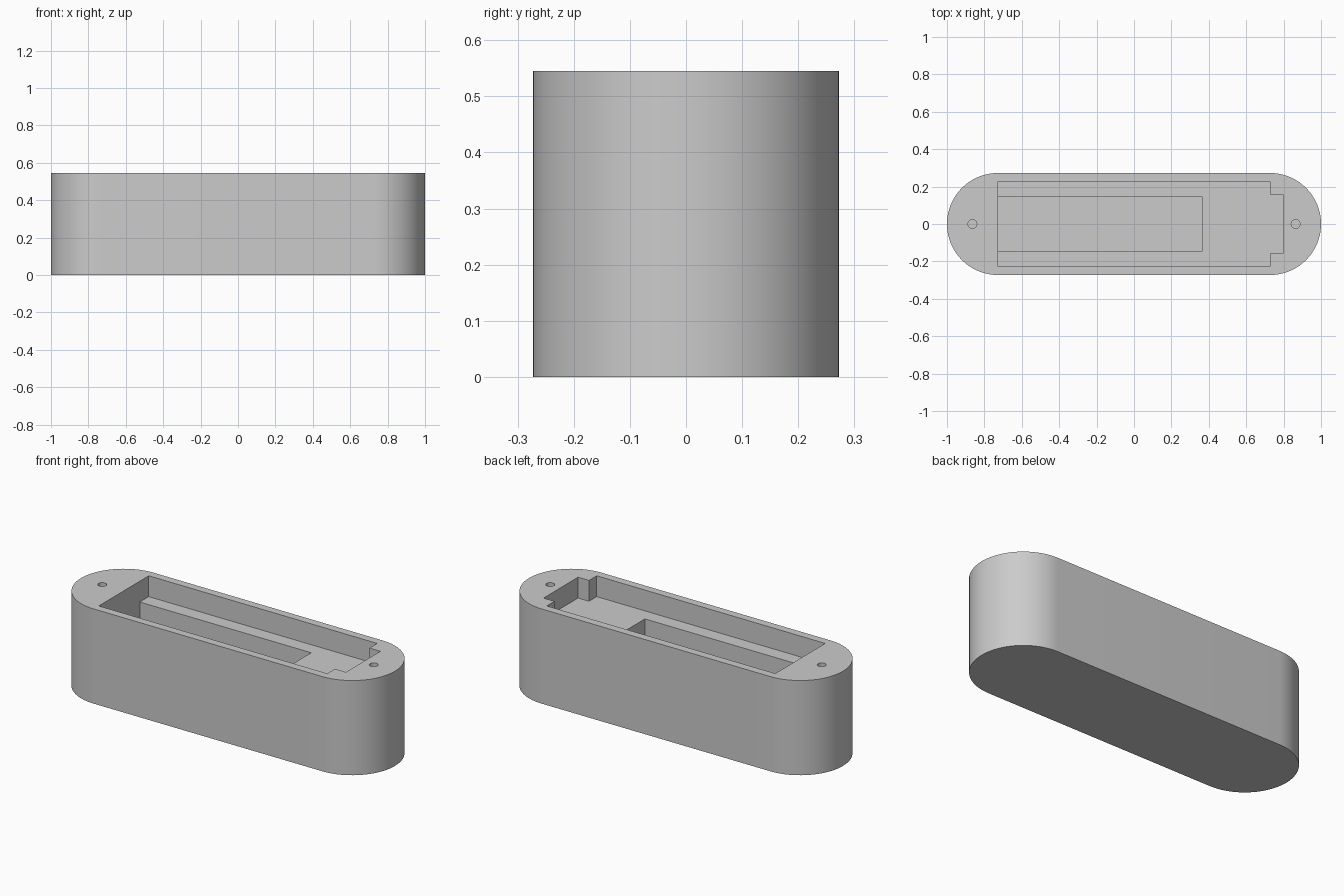
import bpy, bmesh, math

cube = bpy.data.objects.get("Cube")
if cube:
    bpy.data.objects.remove(cube, do_unlink=True)

HEIGHT = 0.545
RADIUS = 0.2727
CENTRE = 1 - RADIUS          # centre of each rounded end
LEDGE = HEIGHT - 0.12        # floor of the shallow recess
FLOOR = 0.135                # floor of the deep channel
ABOVE = HEIGHT + 0.1         # cutters rise past the top

grey = bpy.data.materials.new("plain grey")
grey.use_nodes = True
colour = (0.6, 0.6, 0.6, 1)
grey.diffuse_color = colour
grey.node_tree.nodes["Principled BSDF"].inputs["Base Color"].default_value = colour


def prism(name, outline, bottom, top):
    """Extrude a flat outline from bottom to top."""
    bm = bmesh.new()
    face = bm.faces.new([bm.verts.new((x, y, bottom)) for x, y in outline])
    grown = bmesh.ops.extrude_face_region(bm, geom=[face])["geom"]
    for v in grown:
        if isinstance(v, bmesh.types.BMVert):
            v.co.z = top
    bmesh.ops.recalc_face_normals(bm, faces=bm.faces)
    mesh = bpy.data.meshes.new(name)
    bm.to_mesh(mesh)
    bm.free()
    mesh.materials.append(grey)
    obj = bpy.data.objects.new(name, mesh)
    bpy.context.collection.objects.link(obj)
    return obj


def arc(cx, radius, start, sweep, steps):
    return [(cx + radius * math.cos(start + sweep * i / steps),
             radius * math.sin(start + sweep * i / steps)) for i in range(steps + 1)]


def rectangle(x0, x1, half):
    return [(x0, -half), (x1, -half), (x1, half), (x0, half)]


# Solid body with rounded ends
body = prism("case_body",
             arc(CENTRE, RADIUS, -math.pi / 2, math.pi, 40)
             + arc(-CENTRE, RADIUS, math.pi / 2, math.pi, 40), 0, HEIGHT)

# Shallow recess with an end notch, deep channel and two screw holes
notched = [(-CENTRE, -0.227), (CENTRE, -0.227), (CENTRE, -0.157), (0.797, -0.157),
           (0.797, 0.157), (CENTRE, 0.157), (CENTRE, 0.227), (-CENTRE, 0.227)]
cutters = [
    prism("recess_cutter", notched, LEDGE, ABOVE),
    prism("channel_cutter", rectangle(-CENTRE, 0.364, 0.146), FLOOR, ABOVE),
]
for side, x in (("left", 0.864), ("right", -0.864)):
    circle = arc(x, 0.0235, 0, math.tau, 24)[:-1]
    cutters.append(prism(side + "_screw_hole_cutter", circle, HEIGHT - 0.2, ABOVE))

bpy.context.view_layer.objects.active = body
for cutter in cutters:
    cut = body.modifiers.new(cutter.name, "BOOLEAN")
    cut.operation = "DIFFERENCE"
    cut.solver = "EXACT"
    cut.object = cutter
    bpy.ops.object.modifier_apply(modifier=cut.name)
    bpy.data.objects.remove(cutter, do_unlink=True)

# Smooth round walls, crisp rims
for obj in bpy.context.selected_objects:
    obj.select_set(False)
body.select_set(True)
bpy.ops.object.shade_smooth_by_angle(angle=math.radians(30))
